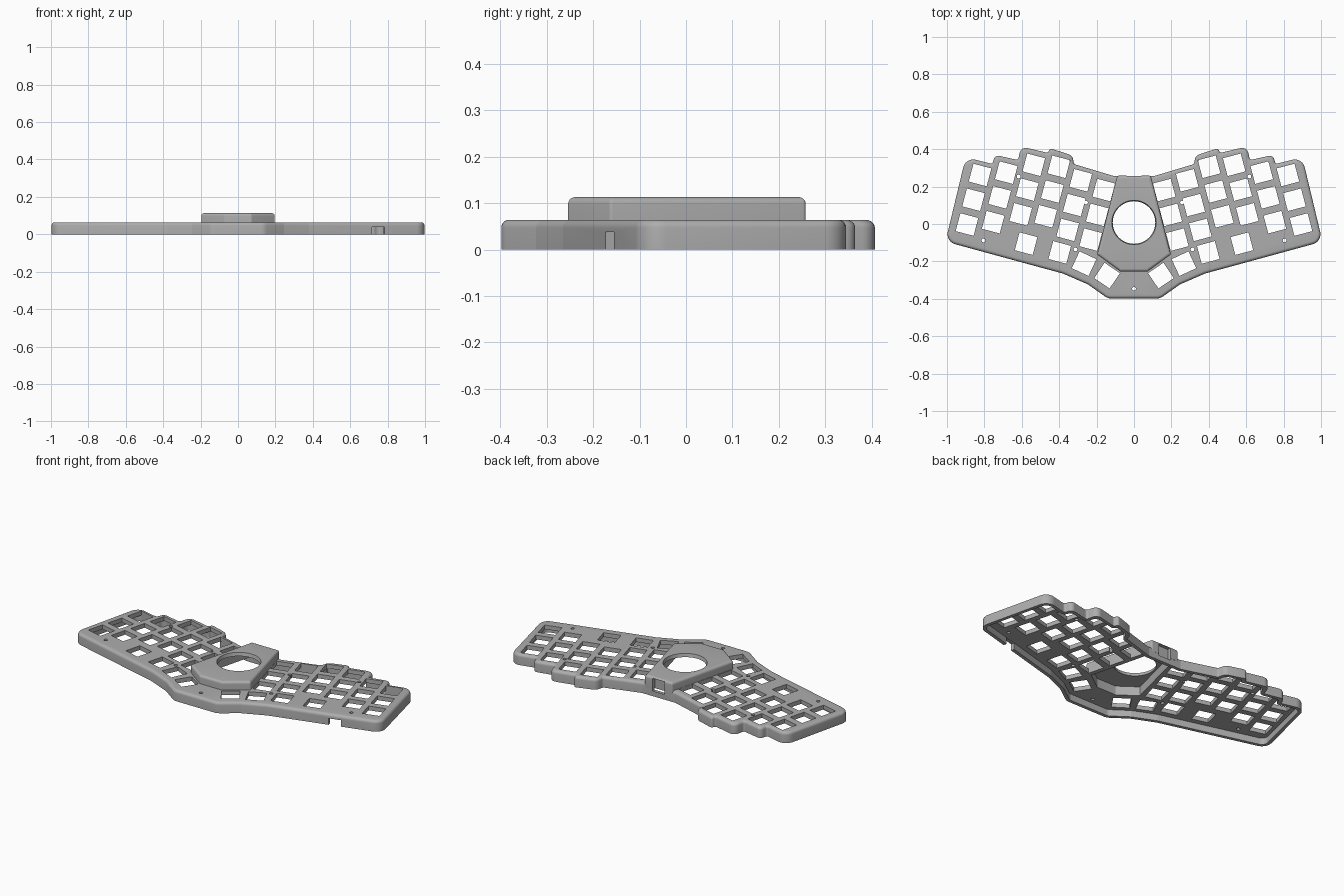
import bpy, bmesh, math
from mathutils import Vector, Matrix

if "Cube" in bpy.data.objects:
    bpy.data.objects.remove(bpy.data.objects["Cube"])

grey = bpy.data.materials.new("case_grey")
grey.use_nodes = True
grey.diffuse_color = (0.42, 0.42, 0.42, 1)
grey.node_tree.nodes["Principled BSDF"].inputs["Base Color"].default_value = (0.42, 0.42, 0.42, 1)

PLATE_TOP, HUB_TOP = 0.064, 0.113
TILT = math.radians(14.8)


def mirrored(half):
    """Full counter-clockwise outline from a right half listed back to front."""
    full = [Vector(p) for p in half] + [Vector((-x, y)) for x, y in reversed(half)]
    return full[::-1]


def inset(poly, d):
    out = []
    for i, p in enumerate(poly):
        a = (p - poly[i - 1]).normalized()
        b = (poly[(i + 1) % len(poly)] - p).normalized()
        n1, n2 = Vector((-a.y, a.x)), Vector((-b.y, b.x))
        out.append(p + (n1 + n2) * d / (1 + n1.dot(n2)))
    return out


def rounded(poly, convex, concave, steps=6):
    out = []
    for i, p in enumerate(poly):
        u, v = poly[i - 1] - p, poly[(i + 1) % len(poly)] - p
        r = max(convex if u.cross(v) < 0 else concave, 0.003)
        t = min(r / math.tan(u.angle(v) / 2), 0.47 * min(u.length, v.length))
        s, e = p + u.normalized() * t, p + v.normalized() * t
        w = abs(math.cos((math.pi - u.angle(v)) / 2))
        # Rational quadratic arc between the tangent points
        for k in range(steps + 1):
            f = k / steps
            c = ((1 - f) ** 2, 2 * f * (1 - f) * w, f * f)
            out.append((s * c[0] + p * c[1] + e * c[2]) / sum(c))
    return out


def finish(bm, name):
    bmesh.ops.recalc_face_normals(bm, faces=bm.faces)
    mesh = bpy.data.meshes.new(name)
    bm.to_mesh(mesh)
    bm.free()
    mesh.materials.append(grey)
    ob = bpy.data.objects.new(name, mesh)
    bpy.context.collection.objects.link(ob)
    return ob


def loft(name, poly, levels, convex, concave):
    """Stack rounded outlines given as (inset, height) pairs."""
    bm = bmesh.new()
    rings = []
    for d, z in levels:
        pts = rounded(inset(poly, d), convex - d, concave + d)
        rings.append([bm.verts.new((p.x, p.y, z)) for p in pts])
    n = len(rings[0])
    for lo, hi in zip(rings, rings[1:]):
        for i in range(n):
            j = (i + 1) % n
            bm.faces.new((lo[i], lo[j], hi[j], hi[i]))
    bm.faces.new(rings[0][::-1])
    bm.faces.new(rings[-1])
    return finish(bm, name)


def fillet(bottom, top, r, steps=5):
    arc = [k / steps * math.pi / 2 for k in range(steps + 1)]
    return [(0, bottom)] + [(r - r * math.cos(a), top - r + r * math.sin(a)) for a in arc]


def add_box(bm, x, y, z, size, angle=0):
    m = Matrix.Translation((x, y, z)) @ Matrix.Rotation(angle, 4, "Z") @ Matrix.Diagonal((*size, 1))
    bmesh.ops.create_cube(bm, size=1, matrix=m)


def cut(ob, *cutters):
    for c in cutters:
        mod = ob.modifiers.new("cut", "BOOLEAN")
        mod.operation, mod.solver, mod.object = "DIFFERENCE", "EXACT", c
        bpy.context.view_layer.objects.active = ob
        bpy.ops.object.modifier_apply(modifier=mod.name)


# Outlines of the case and of the raised centre hub
case_half = [(0.11, 0.257), (0.32, 0.32), (0.33, 0.367), (0.45, 0.405), (0.46, 0.38),
             (0.604, 0.414), (0.62, 0.342), (0.743, 0.369), (0.757, 0.321), (0.9, 0.357),
             (1.008, -0.094), (0.38, -0.265), (0.246, -0.323), (0.14, -0.398)]
hub_half = [(0.09, 0.258), (0.197, -0.163), (0.072, -0.254)]
case_poly, hub_poly = mirrored(case_half), mirrored(hub_half)

case = loft("key_case", case_poly, fillet(0, PLATE_TOP, 0.017), 0.055, 0.012)
hub = loft("centre_hub", hub_poly, fillet(0.04, HUB_TOP, 0.015), 0.008, 0.005)

# Hollow undersides
case_hollow = loft("case_hollow", case_poly, [(0.02, -0.05), (0.02, 0.039)], 0.055, 0.012)
hub_hollow = loft("hub_hollow", hub_poly, [(0.024, -0.06), (0.024, 0.093)], 0.026, 0.005)

# Switch openings: six staggered columns of three, and four thumb keys
bm = bmesh.new()
across = Vector((-math.cos(TILT), -math.sin(TILT))) * 0.132
up = Vector((-math.sin(TILT), math.cos(TILT)))
keys = []
for col, lift in enumerate((0, 0.048, 0.126, 0.15, 0.11, 0.091)):
    top = Vector((0.823, 0.262)) + across * col + up * lift
    keys += [(top - up * 0.137 * row, TILT) for row in range(3)]
for x, y, deg in ((0.577, -0.105, 15), (0.397, -0.152, 15), (0.267, -0.212, 25), (0.144, -0.276, 34)):
    keys.append((Vector((x, y)), math.radians(deg)))
for p, angle in keys:
    for side in (1, -1):
        add_box(bm, side * p.x, p.y, 0.05, (0.099, 0.099, 0.08), side * angle)
switch_holes = finish(bm, "switch_holes")

# Screw holes
bm = bmesh.new()
screws = [(s * x, y) for x, y in ((0.805, -0.088), (0.313, -0.136), (0.257, 0.115), (0.617, 0.254))
          for s in (1, -1)] + [(0, -0.346)]
for x, y in screws:
    bmesh.ops.create_cone(bm, cap_ends=True, segments=16, radius1=0.01, radius2=0.01, depth=0.1,
                          matrix=Matrix.Translation((x, y, 0.05)))
screw_holes = finish(bm, "screw_holes")

# Round opening in the hub
bm = bmesh.new()
bmesh.ops.create_cone(bm, cap_ends=True, segments=64, radius1=0.11, radius2=0.121, depth=0.045,
                      matrix=Matrix.Translation((0, 0.008, 0.1)))
ball_hole = finish(bm, "ball_hole")

# Connector port at the back, and cable notch in the front wall
bm = bmesh.new()
add_box(bm, 0, 0.27, 0.0675, (0.08, 0.07, 0.075))
port = finish(bm, "port_cutter")
bm = bmesh.new()
add_box(bm, 0.75, -0.165, 0.008, (0.07, 0.08, 0.06), TILT)
notch = finish(bm, "notch_cutter")

cut(case, case_hollow, hub_hollow, switch_holes, screw_holes, port, notch)
cut(hub, hub_hollow, ball_hole, port)
for helper in (case_hollow, hub_hollow, switch_holes, screw_holes, ball_hole, port, notch):
    bpy.data.objects.remove(helper)

# Smooth fillets with crisp edges
for ob in (case, hub):
    bpy.ops.object.select_all(action="DESELECT")
    ob.select_set(True)
    bpy.context.view_layer.objects.active = ob
    bpy.ops.object.shade_smooth_by_angle(angle=math.radians(30))
